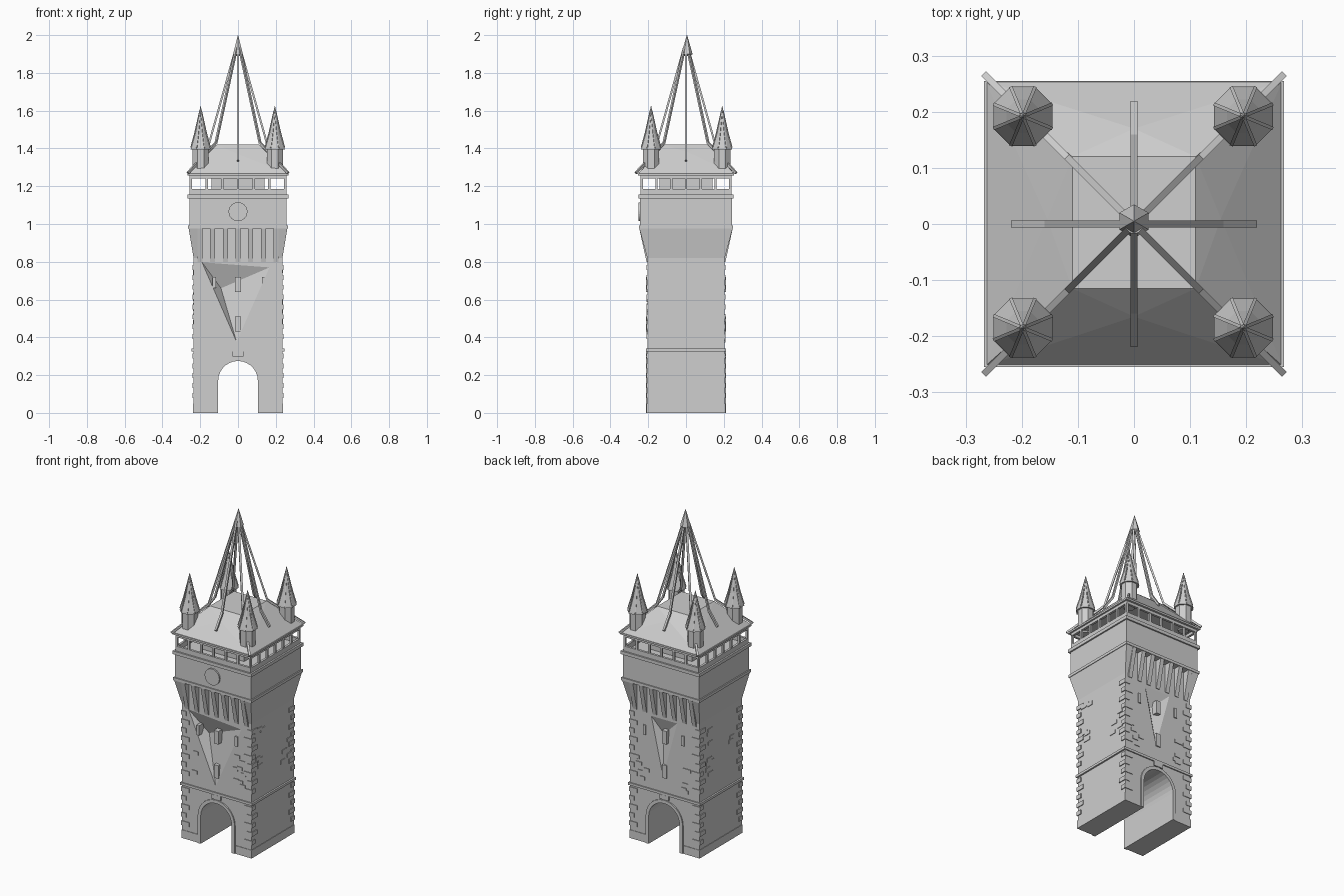
import bpy, bmesh, math, random
from mathutils import Vector

if "Cube" in bpy.data.objects:
    bpy.data.objects.remove(bpy.data.objects["Cube"], do_unlink=True)

random.seed(4)
stone = bpy.data.materials.new("grey_stone")
stone.use_nodes = True
COLOR = (0.62, 0.62, 0.62, 1)
stone.diffuse_color = COLOR
stone.node_tree.nodes["Principled BSDF"].inputs["Base Color"].default_value = COLOR


def finish(name, bm):
    bmesh.ops.recalc_face_normals(bm, faces=bm.faces)
    mesh = bpy.data.meshes.new(name)
    bm.to_mesh(mesh)
    bm.free()
    mesh.materials.append(stone)
    ob = bpy.data.objects.new(name, mesh)
    bpy.context.collection.objects.link(ob)
    return ob


def loft(name, rings):
    """Closed solid through rings with equal point counts."""
    bm = bmesh.new()
    rows = [[bm.verts.new(p) for p in ring] for ring in rings]
    n = len(rows[0])
    for a, b in zip(rows, rows[1:]):
        for i in range(n):
            j = (i + 1) % n
            bm.faces.new((a[i], a[j], b[j], b[i]))
    bm.faces.new(rows[0])
    bm.faces.new(rows[-1])
    return finish(name, bm)


def rect(x0, x1, y0, y1, z):
    return [(x0, y0, z), (x1, y0, z), (x1, y1, z), (x0, y1, z)]


def box(name, x0, x1, y0, y1, z0, z1):
    return loft(name, [rect(x0, x1, y0, y1, z0), rect(x0, x1, y0, y1, z1)])


def slab(name, hx, hy, z0, z1):
    return box(name, -hx, hx, -hy, hy, z0, z1)


def extrude_y(name, outline, y0, y1):
    return loft(name, [[(x, y, z) for x, z in outline] for y in (y0, y1)])


def lathe(name, x, y, profile, sides):
    """Faceted round solid from (radius, height) pairs."""
    steps = [math.tau * (i + 0.5) / sides for i in range(sides)]
    return loft(name, [[(x + r * math.cos(a), y + r * math.sin(a), z)
                        for a in steps] for r, z in profile])


def rod(name, points, w):
    """Square bar along a path that runs outward from the axis."""
    pts = [Vector(p) for p in points]
    out = Vector((pts[-1].x, pts[-1].y, 0)).normalized()
    side = out.cross(Vector((0, 0, 1))) * w
    up = (out + Vector((0, 0, 1))).normalized() * w
    return loft(name, [[p + side + up, p - side + up, p - side - up, p + side - up]
                       for p in pts])


def arc(r, z, n=14):
    return [(r * math.cos(math.pi * i / n), z + r * math.sin(math.pi * i / n))
            for i in range(n + 1)]


# Shaft with a passage, widening to the sides under the gallery
BX, BY, SPRING, OPEN = 0.235, 0.205, 0.17, 0.105
inner = [(OPEN, 0)] + arc(OPEN, SPRING) + [(-OPEN, 0)]
shaft = extrude_y("shaft", inner + [(-BX, 0), (-BX, 0.82), (-0.262, 0.98),
                                    (0.262, 0.98), (BX, 0.82), (BX, 0)], -BY, BY)


# Sunken facets on the front and back walls
def carve(base, tip):
    bm = bmesh.new()
    v = [bm.verts.new(p) for p in base + [tip]]
    for f in ((0, 1, 2), (0, 1, 3), (1, 2, 3), (2, 0, 3)):
        bm.faces.new([v[i] for i in f])
    cutter = finish("recess_cutter", bm)
    cutter.hide_render = True
    mod = shaft.modifiers.new("recess", "BOOLEAN")
    mod.operation, mod.object, mod.solver = "DIFFERENCE", cutter, "EXACT"
    bpy.context.view_layer.objects.active = shaft
    bpy.ops.object.modifier_apply(modifier=mod.name)
    bpy.data.objects.remove(cutter, do_unlink=True)


carve([(-0.2, -0.21, 0.81), (0.19, -0.21, 0.78), (0, -0.21, 0.35)], (-0.09, -0.15, 0.66))
carve([(0.1, 0.21, 0.8), (-0.1, 0.21, 0.8), (0.01, 0.21, 0.4)], (0.03, 0.17, 0.68))

# Arch surrounds, narrow windows and corbels on front and back
outer = [(0.125, 0)] + arc(0.125, SPRING) + [(-0.125, 0)]
for label, s in (("front", -1), ("back", 1)):
    extrude_y(label + "_arch_trim", inner + outer[::-1], s * 0.2, s * 0.212)
    box(label + "_keystone", -0.03, 0.03, s * 0.2, s * 0.213, 0.298, 0.325)
    for wx, wz, ww, wh in ((0, 0.68, 0.015, 0.04), (0, 0.47, 0.015, 0.04),
                           (0.135, 0.69, 0.009, 0.03), (-0.125, 0.69, 0.009, 0.03)):
        box(label + "_window", wx - ww, wx + ww, s * 0.15, s * 0.212, wz - wh, wz + wh)
    for i in range(-3, 4):
        x = i * 0.067
        loft(label + "_corbel", [
            [(x + d, s * 0.2, 0.8), (x + d, s * 0.209, 0.8),
             (x + d, s * 0.248, 0.98), (x + d, s * 0.2, 0.98)] for d in (-0.013, 0.013)])
    for e in (-1, 1):
        loft(label + "_corner_corbel", [
            rect(e * 0.215, e * BX, s * 0.19, s * BY, 0.82),
            rect(e * 0.215, e * 0.262, s * 0.19, s * 0.248, 0.98)])

# String course and low plinth
slab("string_course", 0.245, 0.212, 0.325, 0.34)
for e in (-1, 1):
    box("plinth", e * 0.128, e * 0.238, -0.208, 0.208, 0, 0.05)

# Corner stones and scattered blocks
for sx in (-1, 1):
    for sy in (-1, 1):
        for k in range(14):
            z = 0.08 + k * 0.052
            if abs(z - 0.33) < 0.03:
                continue
            lx, ly = (0.03, 0.05) if k % 2 else (0.05, 0.03)
            box("corner_stone", sx * (BX - lx), sx * (BX + 0.005),
                sy * (BY - ly), sy * (BY + 0.004), z, z + 0.026)
for s in (-1, 1):
    for k in range(10):
        x = random.choice((-1, 1)) * random.uniform(0.12, 0.19)
        z = random.uniform(0.37, 0.6)
        box("wall_block", x - 0.018, x + 0.018, s * 0.19, s * 0.209, z, z + 0.02)
        y = random.choice((-1, 1)) * random.uniform(0.09, 0.16)
        z = random.uniform(0.45, 0.76)
        box("side_block", s * 0.22, s * 0.239, y - 0.022, y + 0.022, z, z + 0.022)

# Gallery with cornices and a round dial
slab("gallery", 0.258, 0.243, 0.98, 1.15)
slab("gallery_lower_cornice", 0.265, 0.25, 0.975, 0.992)
slab("gallery_upper_cornice", 0.267, 0.252, 1.135, 1.155)
dial = [(0.05 * math.cos(math.tau * i / 24), 1.065 + 0.05 * math.sin(math.tau * i / 24))
        for i in range(24)]
extrude_y("dial", dial, -0.24, -0.252)

# Open lookout: core, parapet, posts and top beams
slab("lookout_core", 0.14, 0.14, 1.15, 1.27)
for s in (-1, 1):
    for z0, z1 in ((1.15, 1.185), (1.24, 1.262)):
        box("lookout_rail", -0.255, 0.255, s * 0.228, s * 0.242, z0, z1)
        box("lookout_side_rail", s * 0.243, s * 0.257, -0.24, 0.24, z0, z1)
    for i in range(-3, 4):
        x, y = i * 0.083, i * 0.078
        box("lookout_post", x - 0.006, x + 0.006, s * 0.229, s * 0.241, 1.15, 1.26)
        box("lookout_side_post", s * 0.244, s * 0.256, y - 0.006, y + 0.006, 1.15, 1.26)

# Faceted hipped roof
bm = bmesh.new()
corner = [bm.verts.new(p) for p in rect(-0.265, 0.265, -0.253, 0.255, 1.265)]
upper = [bm.verts.new(p) for p in rect(-0.11, 0.11, -0.115, 0.12, 1.42)]
mids = [bm.verts.new(p) for p in ((0, -0.165, 1.37), (0.155, 0.01, 1.38),
                                  (0, 0.17, 1.38), (-0.155, 0.01, 1.38))]
for i in range(4):
    j = (i + 1) % 4
    bm.faces.new((corner[i], corner[j], mids[i]))
    bm.faces.new((corner[i], mids[i], upper[i]))
    bm.faces.new((corner[j], upper[j], mids[i]))
    bm.faces.new((mids[i], upper[j], upper[i]))
bm.faces.new(upper)
bm.faces.new(corner)
finish("roof", bm)
slab("eaves", 0.267, 0.255, 1.257, 1.268)

# Open spire: eight bent bars meeting under a pointed cap
for i in range(8):
    a = math.tau * i / 8
    c, s = math.cos(a), math.sin(a)
    if i % 2:
        path = ((0.012, 1.93), (0.165, 1.43), (0.375, 1.27))
    else:
        path = ((0.012, 1.93), (0.155, 1.42), (0.215, 1.335))
    rod("spire_bar", [(r * c, r * s, z) for r, z in path], 0.006)
lathe("spire_cap", 0, 0.005, [(0.018, 1.89), (0.03, 1.9), (0.001, 2.0)], 6)

# Corner turrets with ribbed pointed roofs
for x in (-0.198, 0.195):
    for y in (-0.185, 0.192):
        lathe("turret", x, y, [(0.03, 1.25), (0.046, 1.29), (0.046, 1.4)], 8)
        lathe("turret_roof", x, y, [(0.057, 1.395), (0.055, 1.405),
                                    (0.032, 1.48), (0.001, 1.625)], 8)
        for i in range(8):
            a = math.tau * (i + 0.5) / 8
            d = Vector((math.cos(a), math.sin(a), 0))
            rib = rod("turret_rib", [d * 0.004 + Vector((0, 0, 1.6)),
                                     d * 0.033 + Vector((0, 0, 1.48)),
                                     d * 0.055 + Vector((0, 0, 1.405))], 0.003)
            rib.location = (x, y, 0)
